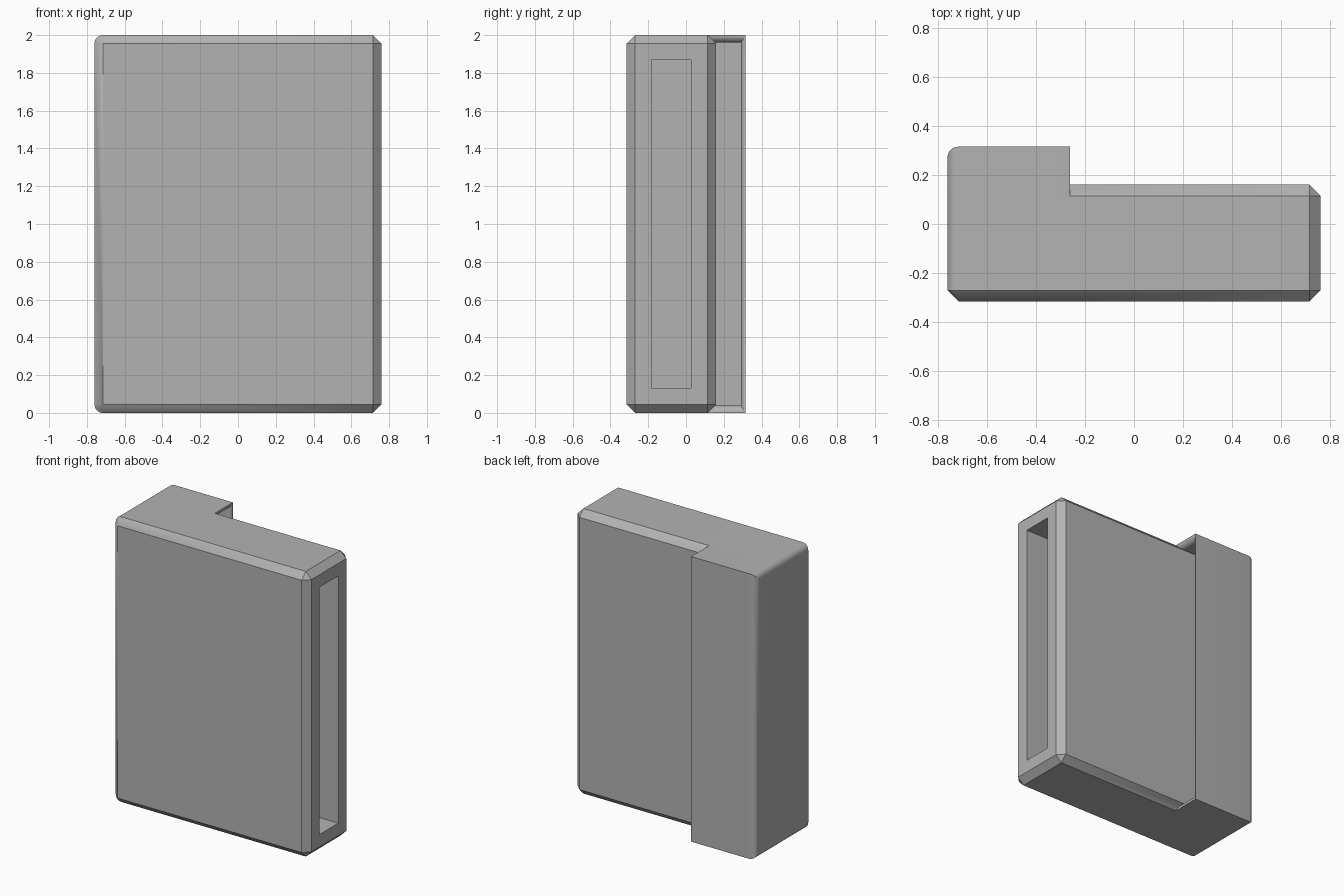
import bpy, bmesh
from math import sin, cos, pi, radians

cube = bpy.data.objects.get("Cube")
if cube:
    bpy.data.objects.remove(cube)

HEIGHT, HALF_W, FRONT, BACK, SPINE_BACK = 2.0, 0.76, -0.315, 0.16, 0.315
BEVEL = 0.045
SPINE_X, LIP, SPINE_WALL = -0.26, 0.04, 0.025
STEPS = 8
ARC = [pi / 2 * i / STEPS for i in range(STEPS + 1)]

grey = bpy.data.materials.new("plain grey")
grey.use_nodes = True
grey.diffuse_color = (0.45, 0.45, 0.45, 1)
grey.node_tree.nodes["Principled BSDF"].inputs["Base Color"].default_value = (0.45, 0.45, 0.45, 1)


def make_object(name, bm):
    bmesh.ops.recalc_face_normals(bm, faces=bm.faces)
    mesh = bpy.data.meshes.new(name)
    bm.to_mesh(mesh)
    bm.free()
    mesh.materials.append(grey)
    obj = bpy.data.objects.new(name, mesh)
    bpy.context.collection.objects.link(obj)
    bpy.ops.object.select_all(action="DESELECT")
    obj.select_set(True)
    bpy.context.view_layer.objects.active = obj
    bpy.ops.object.shade_smooth_by_angle(angle=radians(25))
    return obj


# Case body: chamfered front, back and open end, rounded far end
inner = HALF_W - BEVEL
points = []
for y in (FRONT, BACK):
    points += [(x, y, z) for x in (-inner, inner) for z in (BEVEL, HEIGHT - BEVEL)]
for y in (FRONT + BEVEL, BACK - BEVEL):
    for up in (False, True):
        outline = [(inner, 0), (HALF_W, BEVEL)]
        outline += [(-inner - BEVEL * sin(t), BEVEL * (1 - cos(t))) for t in ARC]
        points += [(x, y, HEIGHT - z if up else z) for x, z in outline]
bm = bmesh.new()
for p in points:
    bm.verts.new(p)
bmesh.ops.convex_hull(bm, input=bm.verts)
bmesh.ops.dissolve_limit(bm, angle_limit=radians(1), verts=bm.verts, edges=bm.edges)
bm.normal_update()

# Deep slot sunk into the open end
end = max(bm.faces, key=lambda f: f.calc_center_median().x)
bmesh.ops.inset_region(bm, faces=[end], thickness=0.088, use_even_offset=True)
floor = bmesh.ops.extrude_discrete_faces(bm, faces=[end])["faces"][0]
bmesh.ops.translate(bm, verts=floor.verts, vec=(-HALF_W - inner + 0.03, 0, 0))
make_object("case_body", bm)

# Hollow spine: rings run along the outside, over the rounded lip and back inside
rings = [(-inner - BEVEL * sin(t), BEVEL * (1 - cos(t)), BEVEL * (1 - cos(t)))
         for t in reversed(ARC)]
rings += [(SPINE_X - LIP * (1 - cos(t)), LIP * sin(t), SPINE_WALL * sin(t)) for t in ARC]
rings.append((-inner, LIP, SPINE_WALL))
bm = bmesh.new()
loops = []
for x, dz, dy in rings:
    y0, y1 = BACK - BEVEL, SPINE_BACK - dy
    corners = [(y0, dz), (y1, dz), (y1, HEIGHT - dz), (y0, HEIGHT - dz)]
    loops.append([bm.verts.new((x, y, z)) for y, z in corners])
for a, b in zip(loops, loops[1:]):
    for i in range(4):
        j = (i + 1) % 4
        bm.faces.new((a[i], a[j], b[j], b[i]))
bm.faces.new(loops[0])
bm.faces.new(loops[-1])
make_object("hollow_spine", bm)
